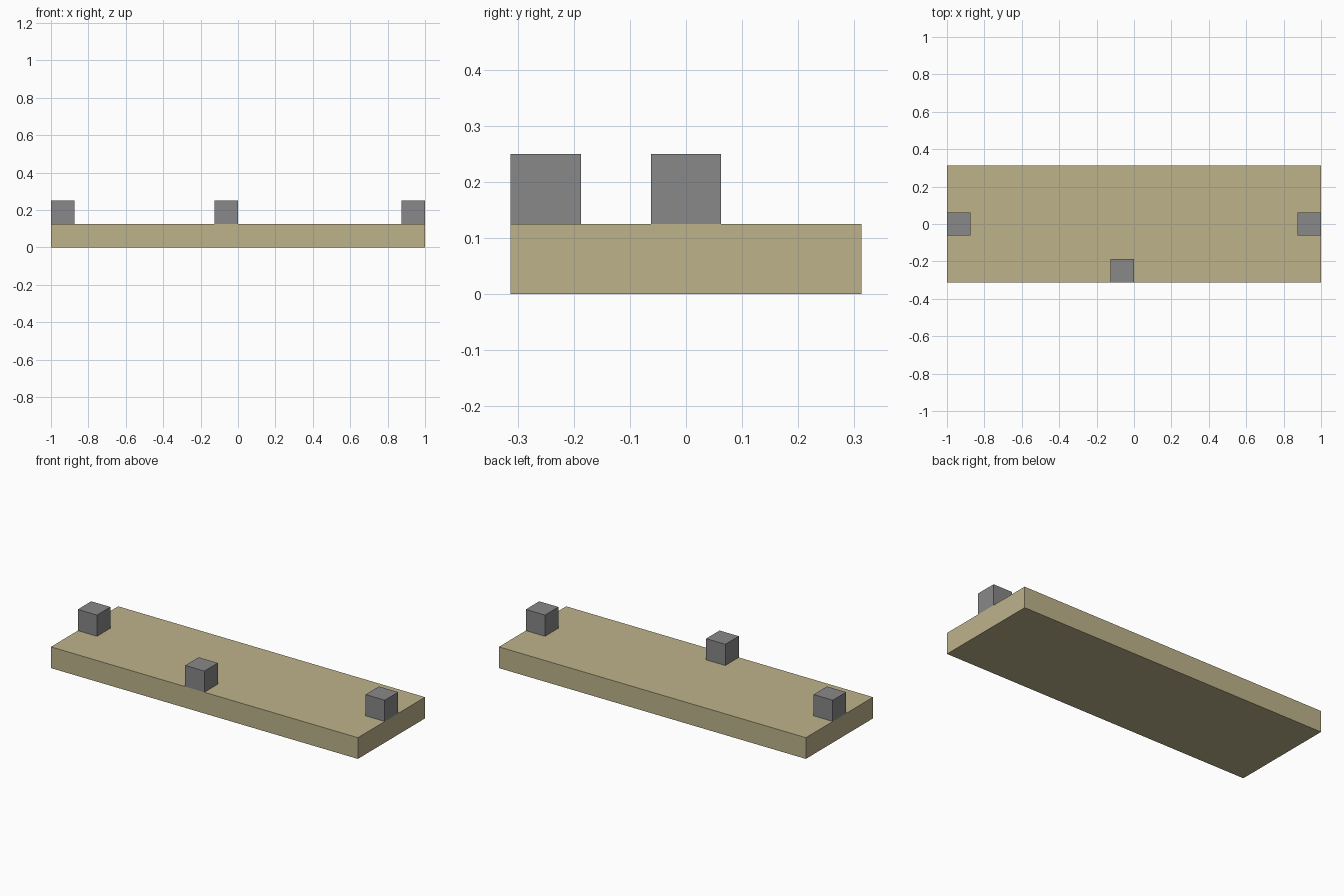
import bpy
from mathutils import Vector

default = bpy.data.objects.get("Cube")
if default:
    bpy.data.objects.remove(default, do_unlink=True)


def make_material(name, rgb):
    mat = bpy.data.materials.new(name)
    mat.use_nodes = True
    color = (*rgb, 1.0)
    mat.diffuse_color = color
    mat.node_tree.nodes["Principled BSDF"].inputs["Base Color"].default_value = color
    return mat


def make_box(name, size, base_center, mat):
    """Box whose bottom face is centred on base_center."""
    bpy.ops.mesh.primitive_cube_add(size=1)
    box = bpy.context.object
    box.name = box.data.name = name
    lift = Vector((0, 0, size[2] / 2))
    for v in box.data.vertices:
        v.co = v.co * Vector(size) + lift
    box.location = base_center
    box.data.materials.append(mat)
    return box


tan = make_material("tan", (0.51, 0.45, 0.26))
gray = make_material("gray", (0.246, 0.246, 0.246))

LENGTH, DEPTH, UNIT = 2.0, 0.625, 0.125

# Slab
make_box("slab", (LENGTH, DEPTH, UNIT), (0, 0, 0), tan)

# Blocks standing flush with the slab edges
end_x = (LENGTH - UNIT) / 2
front_y = -(DEPTH - UNIT) / 2
blocks = {
    "left_block": (end_x, 0),
    "right_block": (-end_x, 0),
    "front_block": (-UNIT / 2, front_y),
}
for name, (x, y) in blocks.items():
    make_box(name, (UNIT, UNIT, UNIT), (x, y, UNIT), gray)
